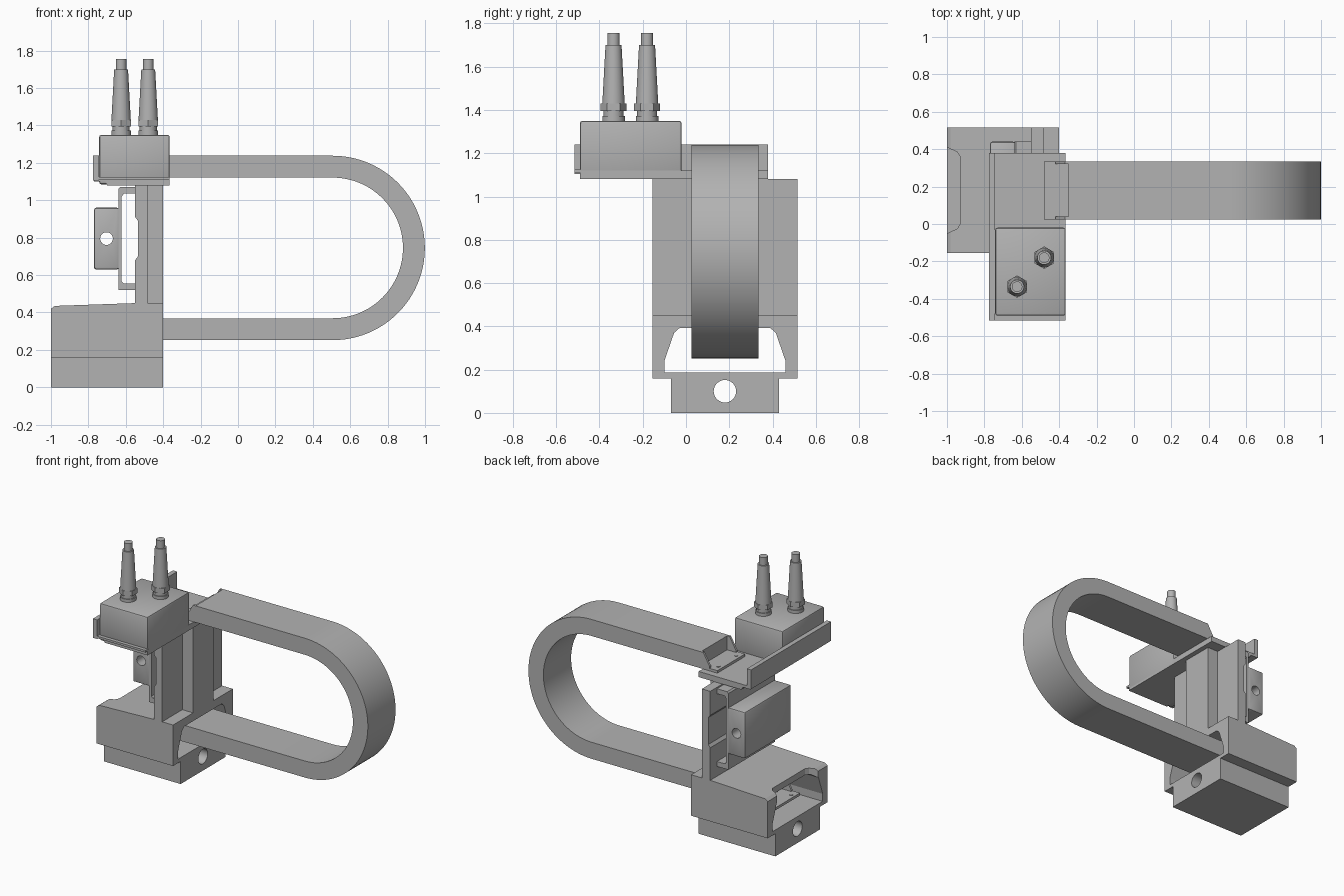
import bpy, bmesh, math
from mathutils import Vector

if "Cube" in bpy.data.objects:
    bpy.data.objects.remove(bpy.data.objects["Cube"], do_unlink=True)

grey = bpy.data.materials.new("plain grey")
grey.use_nodes = True
grey.diffuse_color = (0.45, 0.45, 0.45, 1)
grey.node_tree.nodes["Principled BSDF"].inputs["Base Color"].default_value = (0.45, 0.45, 0.45, 1)

MID = 0.18  # centre line of the carriage in y


def activate(ob):
    bpy.ops.object.select_all(action='DESELECT')
    ob.select_set(True)
    bpy.context.view_layer.objects.active = ob


def prism(name, profile, lo, hi, axis):
    """Extrude a 2D profile: axis Y takes (x, z), axis X takes (y, z), axis Z takes (x, y)."""
    place = {'X': lambda a, b, d: (d, a, b),
             'Y': lambda a, b, d: (a, d, b),
             'Z': lambda a, b, d: (a, b, d)}[axis]
    bm = bmesh.new()
    face = bm.faces.new([bm.verts.new(place(a, b, lo)) for a, b in profile])
    made = bmesh.ops.extrude_face_region(bm, geom=[face])["geom"]
    shift = Vector(place(0, 0, hi - lo))
    bmesh.ops.translate(bm, vec=shift, verts=[v for v in made if isinstance(v, bmesh.types.BMVert)])
    bmesh.ops.recalc_face_normals(bm, faces=bm.faces)
    mesh = bpy.data.meshes.new(name)
    bm.to_mesh(mesh)
    bm.free()
    mesh.materials.append(grey)
    ob = bpy.data.objects.new(name, mesh)
    bpy.context.collection.objects.link(ob)
    return ob


def box(name, x, y, z, bevel=0):
    ob = prism(name, [(x[0], z[0]), (x[1], z[0]), (x[1], z[1]), (x[0], z[1])], y[0], y[1], 'Y')
    if bevel:
        mod = ob.modifiers.new("soft_edges", 'BEVEL')
        mod.width, mod.segments = bevel, 2
        activate(ob)
        bpy.ops.object.modifier_apply(modifier=mod.name)
    return ob


def circle(a, b, r, n=32):
    return [(a + r * math.cos(2 * math.pi * i / n), b + r * math.sin(2 * math.pi * i / n))
            for i in range(n)]


def cut(ob, cutter):
    cutter.hide_render = True
    mod = ob.modifiers.new("cut", 'BOOLEAN')
    mod.operation, mod.object, mod.solver = 'DIFFERENCE', cutter, 'EXACT'
    activate(ob)
    bpy.ops.object.modifier_apply(modifier=mod.name)
    bpy.data.objects.remove(cutter, do_unlink=True)


def smooth(ob):
    activate(ob)
    bpy.ops.object.shade_smooth_by_angle(angle=math.radians(25))


# Base carriage with a tunnel and a cut-back roof at the far end
base = prism("base_carriage", [(-1, 0.16), (-0.4, 0.16), (-0.4, 0.45), (-0.55, 0.45), (-0.98, 0.435),
                               (-1, 0.42)], -0.155, 0.515, 'Y')
half = [(0.28, 0.187), (0.28, 0.24), (0.235, 0.37), (0.21, 0.392)]
tunnel = [(MID + a, b) for a, b in half] + [(MID - a, b) for a, b in reversed(half)]
cut(base, prism("tunnel_cutter", tunnel, -1.1, -0.3, 'X'))
notch = [(-1.05, 0.44), (-1, 0.41), (-0.945, 0.385), (-0.93, 0.36),
         (-0.93, 0.0), (-0.945, -0.025), (-1, -0.05), (-1.05, -0.08)]
cut(base, prism("roof_cutter", notch, 0.3, 0.6, 'Z'))

# Lower block with a cross hole
foot = box("lower_block", (-1, -0.4), (-0.07, 0.43), (0, 0.187))
cut(foot, prism("hole_cutter", circle(MID, 0.1, 0.052), -1.1, -0.3, 'X'))
smooth(foot)

# Column: back plate and centre rib
prism("column_plate", [(-0.55, 0.44), (-0.485, 0.44), (-0.485, 1.08), (-0.55, 1.08), (-0.55, 0.91),
                       (-0.535, 0.89), (-0.535, 0.7), (-0.55, 0.68)], -0.155, 0.515, 'Y')
box("column_rib", (-0.485, -0.4), (0.07, 0.3), (0.44, 1.08))

# C-shaped bracket and clamp block
prism("side_bracket", [(-0.55, 0.52), (-0.64, 0.52), (-0.64, 1.06), (-0.63, 1.07), (-0.55, 1.07),
                       (-0.55, 1.035), (-0.61, 1.035), (-0.622, 1.02), (-0.622, 0.565),
                       (-0.61, 0.555), (-0.55, 0.555)], -0.08, 0.44, 'Y')
clamp = box("clamp_block", (-0.77, -0.635), (-0.08, 0.44), (0.63, 0.96), 0.012)
cut(clamp, prism("clamp_hole_cutter", circle(-0.703, 0.795, 0.034, 24), -0.3, 0.6, 'Y'))
smooth(clamp)

# Top plate, its upright lip and the connector box
prism("top_plate", [(-0.77, 1.1), (-0.71, 1.1), (-0.7, 1.08), (-0.365, 1.08), (-0.365, 1.12),
                    (-0.77, 1.12)], -0.49, 0.38, 'Y')
box("side_lip", (-0.775, -0.742), (-0.515, 0.38), (1.105, 1.24))
box("front_ledge", (-0.742, -0.365), (-0.515, -0.485), (1.11, 1.125))
smooth(box("connector_box", (-0.742, -0.365), (-0.49, -0.02), (1.085, 1.35), 0.012))

# Loop handle
centre_x, centre_z, outer, inner, steps = 0.506, 0.745, 0.493, 0.376, 48


def arc(r, flip):
    angles = [math.pi * (i / steps - 0.5) * flip for i in range(steps + 1)]
    return [(centre_x + r * math.cos(t), centre_z + r * math.sin(t)) for t in angles]


upper_end, lower_end = -0.35, -0.78
loop = ([(lower_end, centre_z - outer)] + arc(outer, 1) + [(upper_end, centre_z + outer)]
        + [(upper_end, centre_z + inner)] + arc(inner, -1) + [(lower_end, centre_z - inner)])
smooth(prism("loop_handle", loop, 0.025, 0.335, 'Y'))


# End clips: floor, sloping cheeks and two screws
def end_clip(name, x, z, h):
    box(name + "_floor", (x - 0.13, x), (0.025, 0.335), (z, z + 0.018))
    for side, y in (("front", 0.025), ("back", 0.32)):
        prism(f"{name}_{side}_cheek", [(x - 0.07, z), (x, z), (x, z + h), (x - 0.02, z + h),
                                       (x - 0.07, z + 0.03)], y, y + 0.015, 'Y')
    for side, y in (("front", 0.08), ("back", 0.28)):
        prism(f"{name}_{side}_screw", circle(x - 0.1, y, 0.012, 16), z + 0.01, z + 0.022, 'Z')


end_clip("upper_clip", upper_end, centre_z + inner, outer - inner)
end_clip("lower_clip", lower_end, centre_z - outer, outer - inner)


# Cable connectors: hex nuts, tapered boots and cable stubs
def cone(name, x, y, z0, z1, r0, r1, n=32):
    bpy.ops.mesh.primitive_cone_add(vertices=n, radius1=r0, radius2=r1, depth=z1 - z0,
                                    location=(x, y, (z0 + z1) / 2))
    ob = bpy.context.object
    ob.name = name
    ob.data.materials.append(grey)
    if n > 6:
        smooth(ob)


for label, x, y in (("left", -0.48, -0.18), ("right", -0.625, -0.335)):
    cone(label + "_lower_nut", x, y, 1.345, 1.372, 0.052, 0.052)
    cone(label + "_neck", x, y, 1.37, 1.40, 0.046, 0.046)
    cone(label + "_hex_nut", x, y, 1.395, 1.43, 0.06, 0.06, 6)
    cone(label + "_boot", x, y, 1.425, 1.70, 0.052, 0.037)
    cone(label + "_cable", x, y, 1.69, 1.755, 0.028, 0.028)
